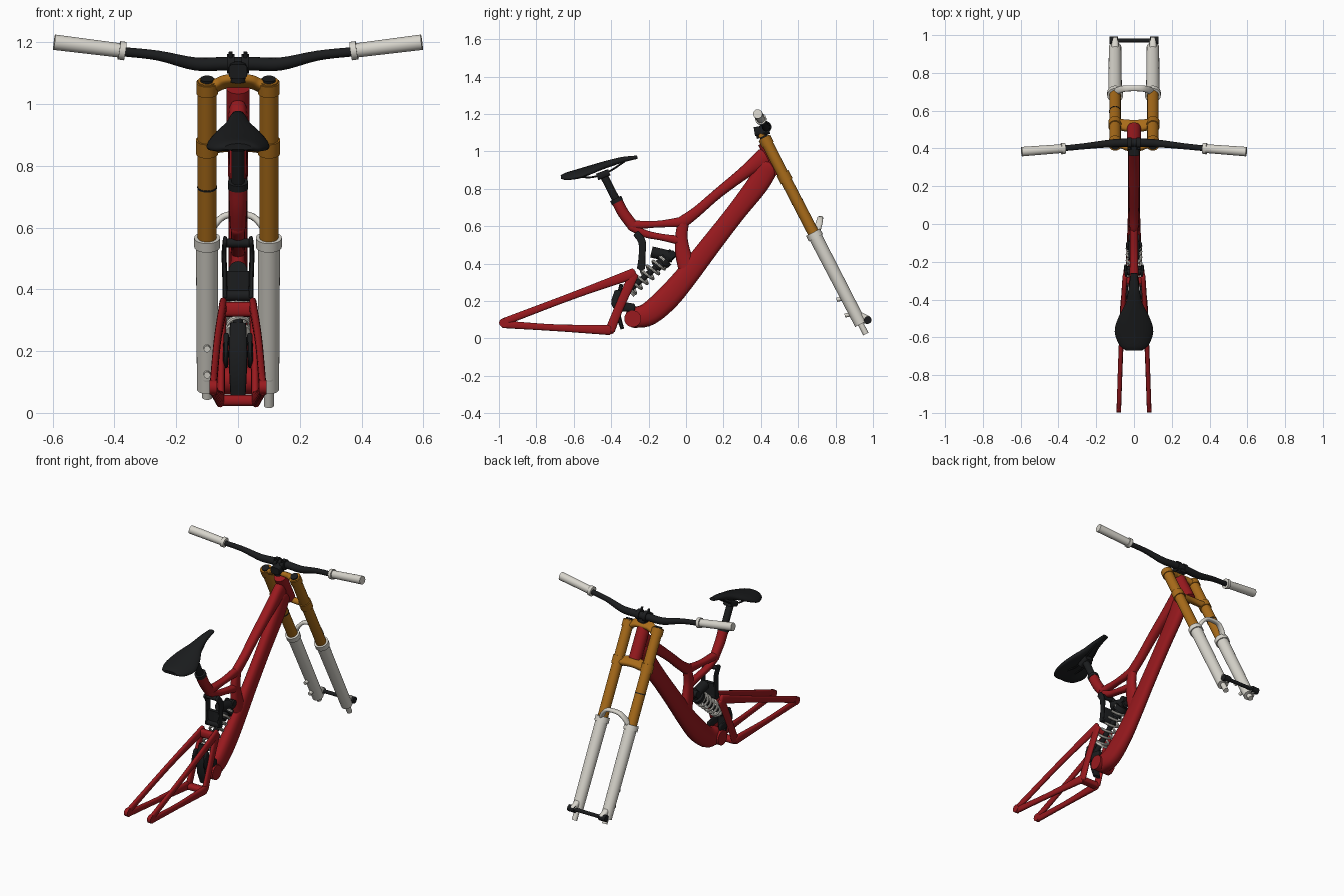
import bpy, math
from mathutils import Vector


def mat(name, rgb):
    m = bpy.data.materials.new(name)
    m.diffuse_color = (*rgb, 1)
    return m


RED = mat("deep red", (0.32, 0.010, 0.013))
GOLD = mat("amber", (0.40, 0.15, 0.010))
WHITE = mat("warm white", (0.68, 0.66, 0.60))
BLACK = mat("black", (0.011, 0.012, 0.013))


def smooth_path(pts, steps):
    """Catmull-Rom interpolation of (x, y, z, a, b) points."""
    v = [Vector(p) for p in pts]
    v = [v[0] * 2 - v[1]] + v + [v[-1] * 2 - v[-2]]
    out = []
    for i in range(1, len(v) - 2):
        p0, p1, p2, p3 = v[i - 1:i + 3]
        for s in range(steps):
            t = s / steps
            out.append(0.5 * (2 * p1 + (p2 - p0) * t + (2 * p0 - 5 * p1 + 4 * p2 - p3) * t ** 2
                              + (3 * p1 - p0 - 3 * p2 + p3) * t ** 3))
    return out + [v[-2]]


def loft(name, pts, material, ref=(1, 0, 0), steps=5, n=16, power=2.0, round_end=False):
    """Sweep a (super)ellipse; b is the half width along ref, a across it."""
    path = smooth_path(pts, steps) if len(pts) > 2 and steps > 1 else [Vector(p) for p in pts]
    pos = [Vector(p[:3]) for p in path]
    rings = []
    for i, p in enumerate(path):
        t = (pos[min(i + 1, len(pos) - 1)] - pos[max(i - 1, 0)]).normalized()
        rings.append((pos[i], t, p[3], p[4]))
    if round_end:
        def dome(ring, sign):
            c, t, a, b = ring
            r = min(a, b)
            return [(c + t * sign * r * math.sin(k), t, a * math.cos(k), b * math.cos(k))
                    for k in (0.45, 0.9, 1.3)]
        rings = dome(rings[0], -1)[::-1] + rings + dome(rings[-1], 1)
    verts, faces = [], []
    for c, t, a, b in rings:
        u = Vector(ref)
        u = (u - t * u.dot(t)).normalized()
        w = t.cross(u)
        for k in range(n):
            q = 2 * math.pi * k / n
            cs, sn = math.cos(q), math.sin(q)
            e = 2 / power
            verts.append(c + u * b * math.copysign(abs(cs) ** e, cs)
                         + w * a * math.copysign(abs(sn) ** e, sn))
    m = len(rings)
    for i in range(m - 1):
        for k in range(n):
            j = (k + 1) % n
            faces.append((i * n + k, i * n + j, (i + 1) * n + j, (i + 1) * n + k))
    faces += [tuple(range(n))[::-1], tuple(range((m - 1) * n, m * n))]
    me = bpy.data.meshes.new(name)
    me.from_pydata(verts, [], faces)
    me.materials.append(material)
    o = bpy.data.objects.new(name, me)
    bpy.context.collection.objects.link(o)
    bpy.context.view_layer.objects.active = o
    o.select_set(True)
    bpy.ops.object.shade_smooth_by_angle(angle=math.radians(40))
    o.select_set(False)
    return o


def rod(name, p, q, r, material, n=20, r2=None):
    ref = (0, 1, 0) if abs(q[0] - p[0]) > 0.6 * (Vector(q) - Vector(p)).length else (1, 0, 0)
    r2 = r if r2 is None else r2
    return loft(name, [(*p, r, r), (*q, r2, r2)], material, ref, n=n)


def center(name, pts, material, **kw):
    """Loft in the middle plane from (y, z, a, b) points."""
    return loft(name, [(0, *p) for p in pts], material, **kw)


# Main frame
F = dict(power=2.5, round_end=True)
center("top_tube", [(.42, .97, .05, .03), (.31, .885, .034, .03), (.17, .775, .027, .028),
                    (.06, .68, .028, .025), (-.02, .62, .033, .023)], RED, **F)
center("down_tube", [(.44, .92, .058, .033), (.38, .82, .058, .032), (.26, .665, .052, .031),
                     (.12, .485, .055, .031), (.0, .33, .06, .034), (-.10, .215, .065, .038),
                     (-.2, .13, .062, .043), (-.28, .11, .055, .045)], RED, **F)
center("seat_tube", [(-.37, .735, .03, .03), (-.335, .67, .03, .029), (-.285, .603, .03, .026)], RED, power=2.2)
center("upper_brace", [(-.29, .605, .025, .024), (-.15, .611, .018, .021), (-.02, .622, .028, .022)], RED, **F)
center("lower_brace", [(-.29, .595, .022, .023), (-.22, .56, .02, .021), (-.13, .541, .018, .021),
                       (-.04, .525, .024, .022)], RED, **F)
center("upright_brace", [(-.015, .62, .03, .022), (-.025, .54, .033, .023), (-.015, .45, .042, .026),
                         (.01, .37, .05, .03)], RED, **F)
rod("head_tube", (0, .418, 1.05), (0, .505, .885), .037, RED, 28)
rod("crank_shell", (-.055, -.285, .105), (.055, -.285, .105), .045, RED, 28)

# Rear triangle
for s in (1, -1):
    loft("seat_stay", [(s * .08, -.975, .088, .02, .012), (s * .067, -.6, .23, .019, .012),
                       (s * .048, -.28, .347, .028, .013)], RED, **F)
    loft("chain_stay", [(s * .08, -.975, .075, .02, .012), (s * .07, -.7, .057, .018, .012),
                        (s * .058, -.41, .045, .027, .014)], RED, **F)
    loft("rear_upright", [(s * .056, -.405, .045, .026, .013), (s * .054, -.355, .17, .024, .012),
                          (s * .048, -.28, .34, .027, .012)], RED, **F)
    rod("rear_dropout", (s * .068, -.975, .083), (s * .092, -.975, .083), .024, RED)
loft("upper_bridge", [(-.05, -.30, .335, .024, .02), (.05, -.30, .335, .024, .02)], RED, (0, 1, 0), power=3)
loft("lower_bridge", [(-.058, -.41, .04, .018, .025), (.058, -.41, .04, .018, .025)], RED, (0, 1, 0), power=3)

# Suspension links and guard
for s in (1, -1):
    loft("rocker_arm", [(s * .042, -.265, .56, .018, .007), (s * .045, -.235, .515, .02, .008),
                        (s * .043, -.235, .44, .018, .008), (s * .042, -.24, .375, .022, .008)],
         BLACK, power=3, round_end=True)
    loft("lower_link", [(s * .038, -.365, .25, .018, .009), (s * .04, -.368, .18, .028, .009),
                        (s * .04, -.28, .165, .02, .009)], BLACK, power=3, round_end=True)
rod("rocker_upper_pivot", (-.047, -.255, .55), (.047, -.255, .55), .014, BLACK)
rod("rocker_lower_pivot", (-.05, -.24, .38), (.05, -.24, .38), .018, BLACK)
center("rocker_plate", [(-.235, .46, .012, .04), (-.235, .38, .012, .042)], BLACK, power=4)
center("mud_guard", [(-.345, .29, .01, .026), (-.365, .2, .012, .03), (-.36, .12, .012, .028),
                     (-.34, .05, .01, .024)], BLACK, power=3)

# Coil shock
A, B = Vector((0, -.30, .262)), Vector((0, -.115, .418))
ax = (B - A).normalized()
side = ax.cross(Vector((1, 0, 0)))
turns, seg = 6, 18
coil = []
for i in range(turns * seg + 1):
    q = 2 * math.pi * i / seg
    c = A.lerp(B, i / (turns * seg)) + Vector((1, 0, 0)) * .037 * math.cos(q) + side * .037 * math.sin(q)
    coil.append((*c, .0075, .0075))
loft("shock_spring", coil, WHITE, ref=ax, steps=1, n=8)
rod("shock_shaft", A - ax * .07, B, .016, BLACK)
rod("shock_lower_seat", A - ax * .012, A, .042, WHITE)
rod("shock_upper_collar", B - ax * .02, B + ax * .012, .042, BLACK)
rod("shock_body", B - ax * .06, B + ax * .06, .027, BLACK)
rod("shock_reservoir", (0, -.185, .462), (0, -.07, .435), .03, BLACK)
rod("shock_upper_mount", (-.03, -.075, .45), (.03, -.075, .45), .02, BLACK)

# Seat, rails and post
seat = center("seat", [(-.668, .862, .010, .045), (-.64, .868, .018, .078), (-.57, .886, .021, .102),
                       (-.5, .907, .021, .085), (-.42, .932, .019, .045), (-.34, .955, .015, .028),
                       (-.26, .969, .009, .018)], BLACK, power=2.4, n=24)
for v in seat.data.vertices:
    v.co.z -= 2.4 * v.co.x ** 2
for s in (1, -1):
    loft("seat_rail", [(s * .03, -.58, .865, .005, .005), (s * .022, -.5, .862, .005, .005),
                       (s * .022, -.41, .893, .005, .005), (s * .012, -.33, .945, .005, .005)], BLACK, n=8)
rod("seat_post", (0, -.365, .725), (0, -.437, .865), .021, BLACK)
rod("seat_post_collar", (0, -.366, .728), (0, -.376, .748), .033, BLACK)
center("seat_clamp", [(-.475, .863, .018, .028), (-.41, .888, .018, .028)], BLACK, power=4)

# Suspension fork
D = Vector((0, .46, -.888)).normalized()


def fork(x, t):
    return Vector((x, .417, 1.075)) + D * t


for s in (1, -1):
    x = s * .1
    rod("fork_upper_leg", fork(x, 0), fork(x, .6), .0305, GOLD, 28)
    rod("fork_cap", fork(x, -.008), fork(x, 0), .022, BLACK)
    rod("upper_crown_clamp", fork(x, .005), fork(x, .045), .035, GOLD, 28)
    rod("lower_crown_clamp", fork(x, .215), fork(x, .265), .036, GOLD, 28)
    rod("fork_seal_collar", fork(x, .572), fork(x, .605), .042, WHITE, 28)
    rod("fork_lower_leg", fork(x, .60), fork(x, 1.125), .036, WHITE, 28, .033)
    rod("fork_foot", fork(x, 1.12), fork(x, 1.185 if s > 0 else 1.155), .016, WHITE)
    loft("axle_lug", [(x, .90, .125, .03, .02), (x, .972, .098, .022, .018)], WHITE, power=3, round_end=True)
    rod("axle_nut", (s * .085, .972, .098), (s * .13, .972, .098), .02, BLACK)
rod("leg_marker_ring", fork(-.1, .385), fork(-.1, .391), .032, BLACK, 28)
for k in (.965, 1.06):
    p = fork(-.1, k)
    rod("brake_mount", p, p + Vector((0, -.055, -.012)), .011, WHITE, 12)
rod("front_axle", (-.125, .972, .098), (.125, .972, .098), .011, BLACK)
loft("fork_arch", [(-.095, .70, .575, .012, .02), (-.07, .712, .615, .011, .018), (-.035, .718, .64, .011, .016),
                   (.035, .718, .64, .011, .016), (.07, .712, .615, .011, .018), (.095, .70, .575, .012, .02)],
     WHITE, (0, 1, 0), power=2.6)
loft("upper_crown", [(-.1, .428, 1.045, .018, .028), (-.06, .425, 1.065, .017, .027), (-.03, .418, 1.073, .016, .032),
                     (.03, .418, 1.073, .016, .032), (.06, .425, 1.065, .017, .027), (.1, .428, 1.045, .018, .028)],
     GOLD, (0, 1, -.5), power=3)
loft("lower_crown", [(-.1, .53, .862, .02, .028), (0, .518, .872, .018, .034), (.1, .53, .862, .02, .028)],
     GOLD, (0, 1, -.5), power=3)

# Stem, handlebar and grips
rod("stem_post", (0, .408, 1.075), (0, .395, 1.12), .03, BLACK)
center("stem_body", [(.445, 1.118, .026, .026), (.365, 1.105, .024, .03)], BLACK, power=4)
bar = [(-.38, .40, 1.17, .015, .015), (-.26, .412, 1.157, .016, .016), (-.14, .425, 1.13, .021, .02),
       (-.05, .43, 1.13, .022, .022)]
loft("handlebar", bar + [(-p[0], *p[1:]) for p in bar[::-1]], BLACK, (0, 1, 0))
for s in (1, -1):
    rod("stem_clamp", (s * .012, .425, 1.13), (s * .035, .425, 1.13), .032, BLACK)
    rod("stem_bolt", (s * .024, .41, 1.14), (s * .024, .40, 1.168), .007, BLACK, 10)
    rod("grip", (s * .37, .40, 1.172), (s * .595, .383, 1.2), .023, WHITE, 24, .025)
    rod("grip_flange", (s * .365, .40, 1.171), (s * .385, .399, 1.174), .03, WHITE, 24)
